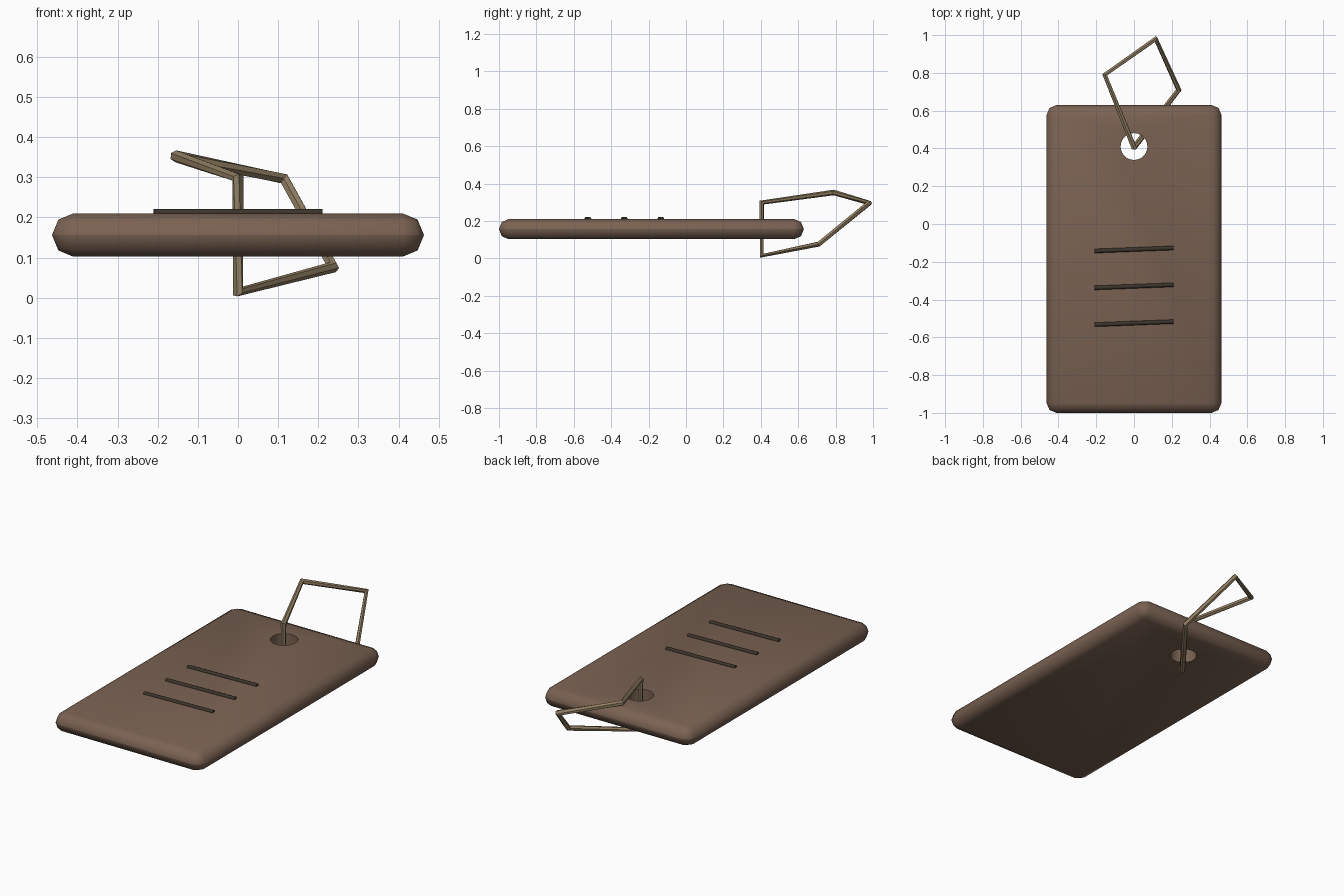
import bpy
import bmesh
import math
from mathutils import Matrix, Vector

cube = bpy.data.objects.get("Cube")
if cube:
    bpy.data.objects.remove(cube, do_unlink=True)


def material(name, color):
    mat = bpy.data.materials.new(name)
    mat.use_nodes = True
    mat.diffuse_color = (*color, 1)
    bsdf = next(n for n in mat.node_tree.nodes if n.type == "BSDF_PRINCIPLED")
    bsdf.inputs["Base Color"].default_value = (*color, 1)
    bsdf.inputs["Roughness"].default_value = 0.8
    return mat


def link(name, data, mat):
    obj = bpy.data.objects.new(name, data)
    bpy.context.collection.objects.link(obj)
    data.materials.append(mat)
    return obj


def activate(obj):
    bpy.ops.object.select_all(action="DESELECT")
    obj.select_set(True)
    bpy.context.view_layer.objects.active = obj


def tube(name, points, radius, closed, mat):
    """Six-sided straight-segment tube through the given points."""
    curve = bpy.data.curves.new(name, "CURVE")
    curve.dimensions = "3D"
    curve.bevel_depth = radius
    curve.bevel_resolution = 1
    curve.use_fill_caps = not closed
    spline = curve.splines.new("POLY")
    spline.points.add(len(points) - 1)
    for p, co in zip(spline.points, points):
        p.co = (*co, 1)
    spline.use_cyclic_u = closed
    obj = link(name, curve, mat)
    activate(obj)
    bpy.ops.object.convert(target="MESH")
    return bpy.context.object


leather = material("brown leather", (0.195, 0.122, 0.085))
twine = material("tan twine", (0.29, 0.215, 0.125))
ink = material("dark brown ink", (0.045, 0.034, 0.025))

# Tag plate with rounded edges
mesh = bpy.data.meshes.new("tag_plate")
bm = bmesh.new()
bmesh.ops.create_cube(bm, size=1)
bmesh.ops.transform(bm, verts=bm.verts, matrix=Matrix.Translation((0, -0.185, 0.156))
                    @ Matrix.Diagonal((0.926, 1.63, 0.108, 1)))
bmesh.ops.bevel(bm, geom=bm.edges[:], offset=0.053, segments=2, profile=0.5,
                affect="EDGES", clamp_overlap=True)
bm.to_mesh(mesh)
bm.free()
plate = link("tag_plate", mesh, leather)

# Punched hole
mesh = bpy.data.meshes.new("hole_cutter")
bm = bmesh.new()
bmesh.ops.create_cone(bm, cap_ends=True, segments=24, radius1=0.071, radius2=0.071,
                      depth=0.5, matrix=Matrix.Translation((0, 0.41, 0.156)))
bm.to_mesh(mesh)
bm.free()
cutter = link("hole_cutter", mesh, leather)
cutter.hide_render = True
punch = plate.modifiers.new("punch", "BOOLEAN")
punch.operation = "DIFFERENCE"
punch.solver = "EXACT"
punch.object = cutter
activate(plate)
bpy.ops.object.modifier_apply(modifier=punch.name)
bpy.data.objects.remove(cutter, do_unlink=True)
activate(plate)
bpy.ops.object.shade_smooth_by_angle(angle=math.radians(50))

# Cord loop through the hole
cord = tube("cord_loop", [(0, 0.405, 0.014), (0, 0.405, 0.298), (-0.155, 0.79, 0.352),
                          (0.115, 0.98, 0.296), (0.237, 0.71, 0.076)], 0.015, True, twine)
activate(cord)
bpy.ops.object.shade_smooth_by_angle(angle=math.radians(35))

# Three slightly slanted writing lines
for i in range(3):
    y = -0.135 - 0.195 * i
    tube(f"writing_line_{i + 1}", [(-0.21, y - 0.008, 0.211), (0.21, y + 0.008, 0.211)],
         0.011, False, ink)
